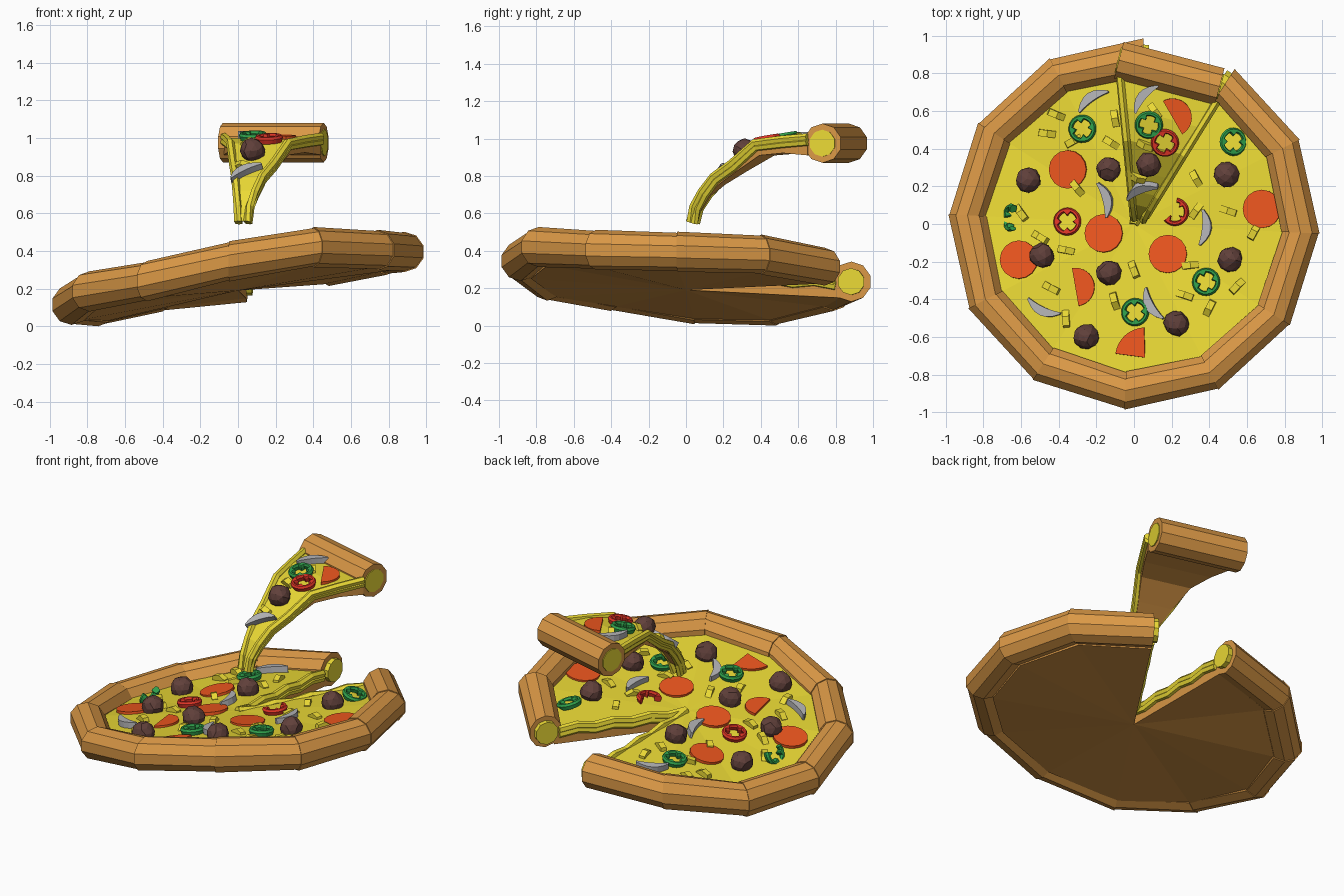
import bpy, bmesh, random
from math import sin, cos, tan, radians, degrees, atan2, hypot, pi
from mathutils import Vector, Matrix

if "Cube" in bpy.data.objects:
    bpy.data.objects.remove(bpy.data.objects["Cube"])

random.seed(4)


def material(name, r, g, b):
    m = bpy.data.materials.new(name)
    m.diffuse_color = [c ** 2.2 for c in (r, g, b)] + [1]
    m.use_nodes = True
    m.node_tree.nodes["Principled BSDF"].inputs["Base Color"].default_value = m.diffuse_color
    return m


CRUST = material("crust", .85, .59, .28)
CHEESE = material("cheese", .92, .85, .22)
SALAMI = material("salami", .93, .34, .14)
GREEN = material("green", .20, .62, .30)
RED = material("red", .88, .22, .17)
MEAT = material("meat", .38, .26, .24)
GREY = material("grey", .70, .70, .71)


def finish(bm, name, mat):
    bmesh.ops.recalc_face_normals(bm, faces=bm.faces)
    me = bpy.data.meshes.new(name)
    bm.to_mesh(me)
    bm.free()
    me.materials.append(mat)
    ob = bpy.data.objects.new(name, me)
    bpy.context.collection.objects.link(ob)
    return ob


def loft(name, rings, mat, closed=False, matrix=Matrix()):
    bm = bmesh.new()
    vs = [[bm.verts.new(matrix @ Vector(p)) for p in r] for r in rings]
    n = len(vs[0])
    for i in range(len(vs) - (0 if closed else 1)):
        a, b = vs[i], vs[(i + 1) % len(vs)]
        for j in range(n):
            bm.faces.new((a[j], a[(j + 1) % n], b[(j + 1) % n], b[j]))
    if not closed:
        bm.faces.new(vs[0])
        bm.faces.new(vs[-1])
    return finish(bm, name, mat)


def circle(c, u, v, r, n=10):
    return [c + u * r * cos(2 * pi * (k + .5) / n) + v * r * sin(2 * pi * (k + .5) / n) for k in range(n)]


def tube(name, pts, r, mat, n=6):
    pts = [Vector(p) for p in pts]
    rings = []
    for i, p in enumerate(pts):
        d = (pts[min(i + 1, len(pts) - 1)] - pts[max(i - 1, 0)]).normalized()
        u = d.cross(Vector((.3, 0, 1))).normalized()
        rings.append(circle(p, u, u.cross(d), r, n))
    return loft(name, rings, mat)


# Pizza surface: sagging twelve-sided disc; corner heights from 87 degrees round to 57
H = [.235, .185, .107, .114, .185, .24, .345, .42, .405, .395, .38, .315]
R, MID, UP = .885, .28, Vector((0, 0, 1))


def corner(i, r=R, dz=0):
    a = radians(87 + 30 * i)
    return Vector((r * cos(a), r * sin(a), MID + (H[i] - MID) * r / R + dz))


def pizza_z(x, y):
    t = ((degrees(atan2(y, x)) - 87) % 360) / 30
    i = int(t) % 12
    h = H[i] + (H[(i + 1) % 12] - H[i]) * (t - int(t))
    return MID + (h - MID) * hypot(x, y) / R + .015


# Slice surface: drooping from the crust to the tip
ROWS = [(0, 1.0), (.22, 1.0), (.45, .97), (.65, .87), (.8, .79), (.9, .72), (.97, .63), (1, .56)]


def slice_z(x, y):
    d = Vector((-.155, -.69))
    f = max(0, min(1, (Vector((x, y)) - Vector((.18, .715))).dot(d) / d.length_squared))
    for (a, za), (b, zb) in zip(ROWS, ROWS[1:]):
        if f <= b:
            return za + (zb - za) * (f - a) / (b - a)


def place(x, y, turn=0, lift=0, tilt=0):
    a = degrees(atan2(y, x))
    z = slice_z if 57 < a < 87 and y > .1 else pizza_z
    e = .03
    n = Vector((z(x - e, y) - z(x + e, y), z(x, y - e) - z(x, y + e), 2 * e)).normalized()
    return (Matrix.Translation(Vector((x, y, z(x, y))) + n * lift) @ UP.rotation_difference(n).to_matrix().to_4x4()
            @ Matrix.Rotation(radians(turn), 4, 'Z') @ Matrix.Rotation(radians(tilt), 4, 'Y'))


# Crust segments with a small step at each joint
for i in range(11):
    rings = []
    for k, r in ((i, .107), (i + 1, .101)):
        a = radians(87 + 30 * k)
        rings.append(circle(corner(k), Vector((cos(a), sin(a), 0)), UP, r))
    loft("crust_segment", rings, CRUST)

# Cheese core showing at both open ends of the crust
for i, s in ((0, 1), (11, -1)):
    a = radians(87 + 30 * i)
    u, t = Vector((cos(a), sin(a), 0)), Vector((sin(a), -cos(a), 0)) * s
    loft("crust_filling", [circle(corner(i) + t * d, u, UP, .072) for d in (-.02, .03)], CHEESE)


# Disc layers: bread below, cheese above
def layer(name, r, top, bottom, mat):
    bm = bmesh.new()
    rows = []
    for dz in (top, bottom):
        rows.append([bm.verts.new((0, 0, MID + dz))] + [bm.verts.new(corner(i, r, dz)) for i in range(12)])
    a, b = rows
    for i in range(1, 12):
        bm.faces.new((a[0], a[i], a[i + 1]))
        bm.faces.new((b[0], b[i + 1], b[i]))
    for i in range(13):
        j = (i + 1) % 13
        bm.faces.new((a[i], b[i], b[j], a[j]))
    finish(bm, name, mat)


layer("pizza_base", .83, -.03, -.09, CRUST)
layer("pizza_cheese", .82, .015, -.03, CHEESE)

# Wavy melted rims along the cut
for i in (0, 11):
    for dz in (.008, -.02):
        tube("cut_cheese_rim", [corner(i, .8 * k / 7, dz + .008 * (-1) ** k) for k in range(8)], .024, CHEESE)

# Lifted slice crust
A, B = Vector((-.08, .87, .975)), Vector((.455, .73, .975))
d = (B - A).normalized()
u = d.cross(UP)
loft("slice_crust", [circle(p, u, UP, .105) for p in (A, B)], CRUST)
loft("slice_crust_filling", [circle(p, u, UP, .072) for p in (A - d * .006, B + d * .006)], CHEESE)


# Lifted slice body in two layers, bending along its length
L0, L1, R0, R1 = Vector((-.075, .79)), Vector((.0, .03)), Vector((.44, .65)), Vector((.05, .02))
left, right, offs = [], [], []
for i, (f, z) in enumerate(ROWS):
    left.append(L0.lerp(L1, f).to_3d() + UP * z)
    right.append(R0.lerp(R1, f).to_3d() + UP * z)
for i in range(len(ROWS)):
    t = right[min(i + 1, 7)] + left[min(i + 1, 7)] - right[max(i - 1, 0)] - left[max(i - 1, 0)]
    offs.append((right[i] - left[i]).cross(t).normalized())
    if offs[-1].z > 0:
        offs[-1] = -offs[-1]


def slab(name, top, bottom, mat, count):
    rings = []
    for l, r, o, (f, z) in list(zip(left, right, offs, ROWS))[:count]:
        k = 1 - .6 * f
        rings.append([l + o * top * k, r + o * top * k, r + o * bottom * k, l + o * bottom * k])
    loft(name, rings, mat)


slab("slice_cheese", 0, .04, CHEESE, 8)
slab("slice_base", .04, .09, CRUST, 7)
for edge in (left, right):
    for h in (0, .025):
        tube("slice_cheese_rim", [p + o * h + UP * .006 * (-1) ** i for i, (p, o) in enumerate(zip(edge, offs))], .022, CHEESE)


# Salami discs, halves and a quarter: x, y, arc, turn
for x, y, arc, turn in ((-.35, .29, 360, 0), (-.16, -.05, 360, 0), (.18, -.16, 360, 0), (.68, .08, 360, 0),
                        (-.61, -.19, 360, 0), (-.31, -.335, 180, -80), (.205, .565, 180, -60), (.06, -.71, 80, 92)):
    r = .16 if arc == 80 else .102
    pts = [(r * cos(radians(arc * k / 16)), r * sin(radians(arc * k / 16))) for k in range(16 if arc == 360 else 17)]
    if arc == 80:
        pts.append((0, 0))
    loft("salami", [[(p[0], p[1], h) for p in pts] for h in (-.01, .014)], SALAMI, matrix=place(x, y, turn))


# Pepper rings with inward ribs: x, y, material, arc, turn, tilt
for x, y, mat, arc, turn, tilt in (
        (-.27, .505, GREEN, 360, 10, 0), (.08, .53, GREEN, 360, 30, 0), (.525, .435, GREEN, 360, 0, 25),
        (.385, -.31, GREEN, 360, 20, 0), (.01, -.47, GREEN, 360, 5, 0), (-.64, .03, GREEN, 230, 90, 0),
        (-.35, .01, RED, 360, 0, 0), (.165, .435, RED, 360, 15, 0), (.22, .065, RED, 220, -140, 0)):
    rings = []
    n = 20
    for k in range(n if arc == 360 else n + 1):
        a = radians(arc * k / n)
        q = .03 if int(arc * k / n / 18) % 5 == 0 else .05
        prof = ((.075, .012), (.067, .025), (q + .006, .025), (q, .012), (q + .006, -.012), (.067, -.012))
        rings.append([(r * cos(a), r * sin(a), h) for r, h in prof])
    m = place(x, y, turn, .012, tilt)
    if mat == GREEN and arc < 360:
        m = place(x, y, 0, .03) @ Matrix.Rotation(radians(-55), 4, 'Y') @ Matrix.Rotation(radians(60), 4, 'Z')
    loft("pepper_ring", rings, mat, arc == 360, m)

# Meatballs, faceted
for x, y in ((-.555, .23), (-.13, .29), (.08, .33), (.495, .26), (.515, -.19), (-.485, -.17),
             (-.13, -.26), (.23, -.53), (-.25, -.6)):
    bm = bmesh.new()
    bmesh.ops.create_icosphere(bm, subdivisions=2, radius=.068)
    for v in bm.verts:
        v.co *= random.uniform(.92, 1.06)
    bm.transform(place(x, y, random.uniform(0, 360), .025))
    finish(bm, "meatball", MEAT)

# Grey curved mushroom slivers
for x, y, turn in ((-.22, .66, 35), (.055, .67, 50), (-.15, .13, -75), (.375, -.02, -95),
                   (-.48, -.45, 155), (.1, -.43, 120), (.04, .19, 28)):
    rings = []
    for k in range(7):
        s = k / 3 - 1
        px, py, w = .095 * s, .03 * (1 - s * s) - .015, .006 + .018 * (1 - s * s)
        rings.append([(px, py - w, -.01), (px, py + w, -.01), (px, py + w, .028), (px, py - w, .028)])
    loft("mushroom_sliver", rings, GREY, matrix=place(x, y, turn, .008))

# Grated cheese bits, bent and half sunk
for x, y in ((-.41, .58), (-.46, .48), (-.32, .44), (-.12, .43), (-.1, .56), (-.3, .19), (-.5, -.07), (-.6, .06),
             (-.36, -.14), (-.44, -.34), (-.1, -.41), (0, -.24), (.33, .07), (.5, .07), (.3, -.22), (.55, -.33),
             (.33, .24), (.27, -.38), (.64, -.04), (.06, .42), (.02, .25), (.11, .6), (-.36, -.5), (.4, -.45)):
    rings = [[(px, -.018, pz - .025), (px, .018, pz - .025), (px, .018, pz + .015), (px, -.018, pz + .015)]
             for px, pz in ((-.045, -.008), (0, .01), (.045, -.008))]
    loft("cheese_bit", rings, CHEESE, matrix=place(x, y, random.uniform(0, 180), .006, random.uniform(-20, 20)))
